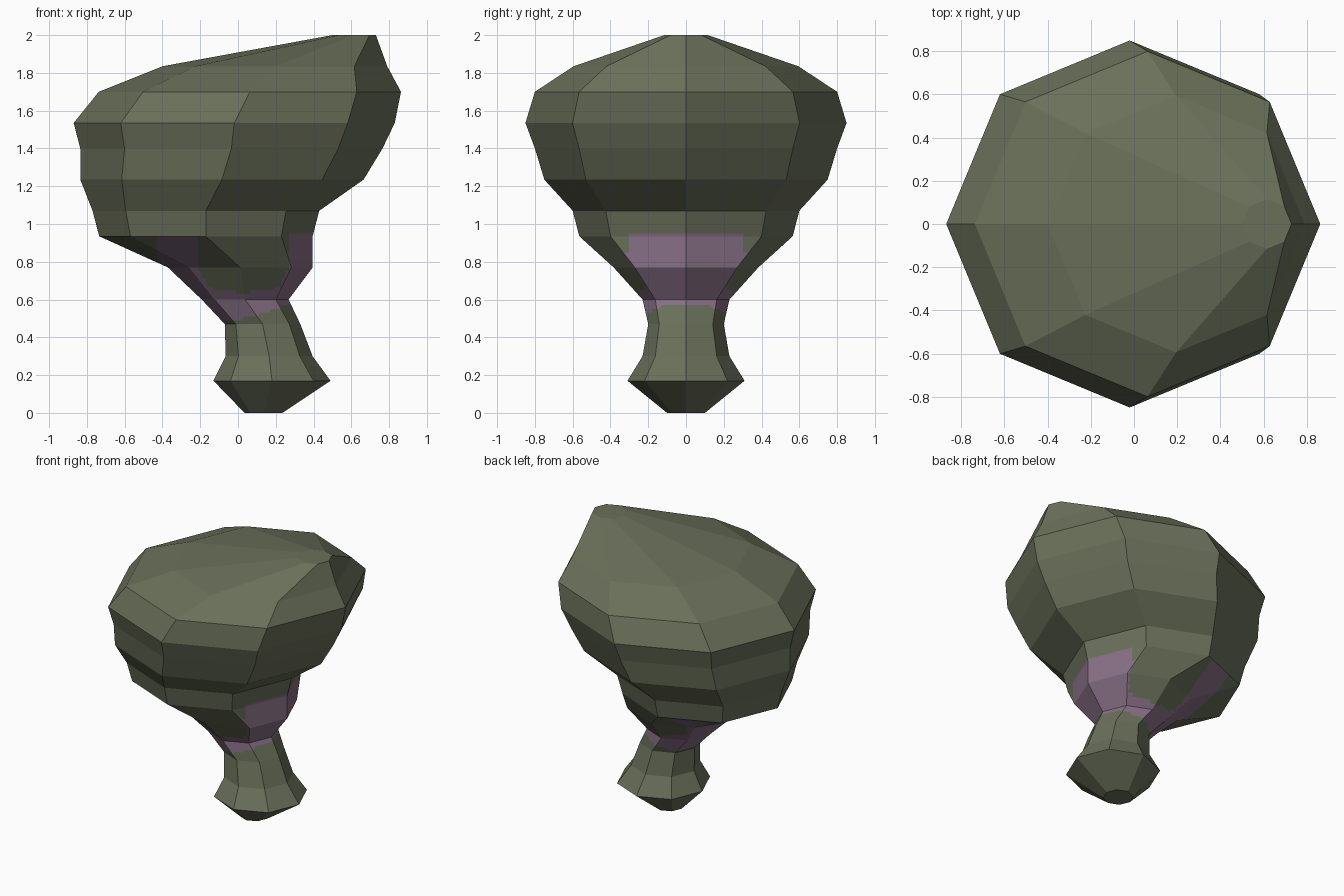
import bpy, bmesh, math
from mathutils import Vector

if "Cube" in bpy.data.objects:
    bpy.data.objects.remove(bpy.data.objects["Cube"])

# Octagonal cross-sections, bottom to top: height, centre x, radius
RINGS = [
    (0.00, 0.135, 0.10), (0.17, 0.18, 0.31), (0.30, 0.165, 0.23),
    (0.47, 0.13, 0.20), (0.60, 0.038, 0.23), (0.77, 0.012, 0.383),
    (0.935, -0.17, 0.565), (1.07, -0.17, 0.60), (1.235, -0.085, 0.75),
    (1.40, -0.035, 0.80), (1.535, -0.02, 0.85), (1.70, 0.063, 0.80),
    (1.835, 0.195, 0.595), (2.00, 0.615, 0.115),
]
SIDES = 8


def material(name, colour):
    m = bpy.data.materials.new(name)
    m.diffuse_color = (*colour, 1)
    m.use_nodes = True
    m.node_tree.nodes["Principled BSDF"].inputs["Base Color"].default_value = m.diffuse_color
    return m


def is_purple(p):
    """Purple patch around the neck, with a green lobe front and back."""
    x, z = p.x, p.z
    low = 0.49 + 0.3 * max(x, 0)
    high = 0.97 if x > 0 else 0.935
    if not (low < z < high and x > -0.43):
        return False
    dx = abs(x - 0.03) / 0.235
    dz = max(0.82 - z, 0) / 0.18
    in_lobe = abs(p.y) > 0.1 and dx ** 3 + dz ** 3 < 1
    return not in_lobe


# Loft the body through the rings
bm = bmesh.new()
loops = []
for z, cx, r in RINGS:
    loops.append([bm.verts.new((cx + r * math.cos(math.tau * i / SIDES),
                                r * math.sin(math.tau * i / SIDES), z))
                  for i in range(SIDES)])
for a, b in zip(loops, loops[1:]):
    for i in range(SIDES):
        j = (i + 1) % SIDES
        bm.faces.new((a[i], a[j], b[j], b[i]))
bm.faces.new(loops[0][::-1])
bm.faces.new(loops[-1])


# Slice the neck so the patch outline can follow the faces
def slice_neck(co, normal):
    faces = [f for f in bm.faces if 0.47 < f.calc_center_median().z < 1.07]
    edges = {e for f in faces for e in f.edges}
    verts = {v for f in faces for v in f.verts}
    bmesh.ops.bisect_plane(bm, geom=list(verts) + list(edges) + faces,
                           dist=1e-5, plane_co=co, plane_no=normal)


for k in range(24):
    slice_neck(Vector((0, 0, 0.49 + 0.02 * k + 0.0003)), Vector((0, 0, 1)))
for k in range(44):
    slice_neck(Vector((-0.43 + 0.02 * k, 0, 0)), Vector((1, 0, 0)))

for f in bm.faces:
    f.material_index = int(is_purple(f.calc_center_median()))
    f.smooth = False

# Merge slices of equal colour back into large flat faces
bmesh.ops.dissolve_limit(bm, angle_limit=math.radians(0.5), verts=bm.verts[:],
                         edges=bm.edges[:], delimit={'MATERIAL'})
bmesh.ops.recalc_face_normals(bm, faces=bm.faces[:])

mesh = bpy.data.meshes.new("mushroom_body")
bm.to_mesh(mesh)
bm.free()
mesh.materials.append(material("moss green", (0.144, 0.162, 0.102)))
mesh.materials.append(material("dusty purple", (0.246, 0.162, 0.238)))
body = bpy.data.objects.new("mushroom_body", mesh)
bpy.context.collection.objects.link(body)
